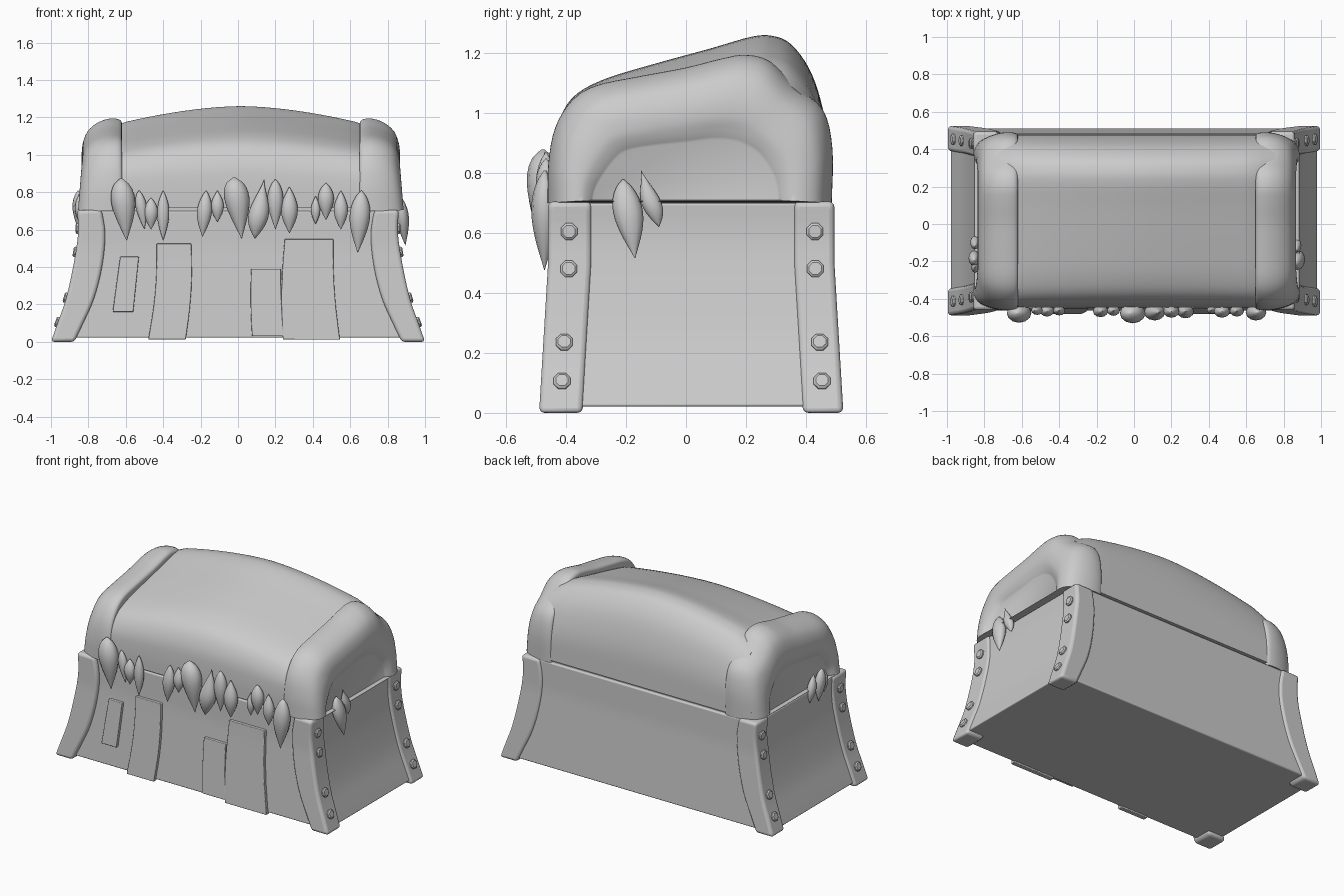
import bpy, bmesh, math
from mathutils import Vector

cube = bpy.data.objects.get("Cube")
if cube:
    bpy.data.objects.remove(cube, do_unlink=True)

grey = bpy.data.materials.new("plain_grey")
grey.use_nodes = True
colour = (0.6, 0.6, 0.6, 1)
grey.diffuse_color = colour
grey.node_tree.nodes["Principled BSDF"].inputs["Base Color"].default_value = colour


def finish(name, bm, angle=40, bevel=0):
    bmesh.ops.recalc_face_normals(bm, faces=bm.faces)
    mesh = bpy.data.meshes.new(name)
    bm.to_mesh(mesh)
    bm.free()
    mesh.materials.append(grey)
    ob = bpy.data.objects.new(name, mesh)
    bpy.context.collection.objects.link(ob)
    if bevel:
        mod = ob.modifiers.new("soft_edges", "BEVEL")
        mod.width, mod.segments, mod.limit_method = bevel, 3, "ANGLE"
        mod.angle_limit = math.radians(40)
    bpy.ops.object.select_all(action="DESELECT")
    ob.select_set(True)
    bpy.context.view_layer.objects.active = ob
    bpy.ops.object.shade_smooth_by_angle(angle=math.radians(angle))
    return ob


def loft(name, rings, **options):
    """Skin a row of closed rings and cap both ends."""
    bm = bmesh.new()
    loops = [[bm.verts.new(p) for p in ring] for ring in rings]
    for a, b in zip(loops, loops[1:]):
        for i in range(len(a)):
            j = (i + 1) % len(a)
            bm.faces.new((a[i], a[j], b[j], b[i]))
    bm.faces.new(loops[0])
    bm.faces.new(loops[-1])
    return finish(name, bm, **options)


def smooth_path(points, steps):
    """Catmull-Rom resampling of a short open path."""
    pts = [Vector(p) for p in points]
    pts = [2 * pts[0] - pts[1]] + pts + [2 * pts[-1] - pts[-2]]
    out = []
    for a, b, c, d in zip(pts, pts[1:], pts[2:], pts[3:]):
        for k in range(steps):
            t = k / steps
            out.append(0.5 * (2 * b + (c - a) * t + (2 * a - 5 * b + 4 * c - d) * t * t
                              + (3 * b - a - 3 * c + d) * t ** 3))
    return out + [pts[-2]]


# Flared side curve shared by body, posts and rivets: (outer x, z)
flare = smooth_path([(1.0, 0), (0.965, 0.1), (0.92, 0.23), (0.88, 0.41),
                     (0.855, 0.58), (0.86, 0.705)], 4)


def flare_x(z):
    for a, b in zip(flare, flare[1:]):
        if z <= b.y:
            return a.x + (b.x - a.x) * (z - a.y) / (b.y - a.y)
    return flare[-1].x


def front_y(z):
    return -0.49 + 0.03 * min(1, z / 0.5)


def back_y(z):
    return 0.525 - 0.03 * min(1, z / 0.5)


# Chest body
rings = []
for k in range(15):
    z = 0.022 + 0.678 * k / 14
    x, y0, y1 = flare_x(z) - 0.012, front_y(z) + 0.027, back_y(z) - 0.012
    rings.append([(-x, y0, z), (x, y0, z), (x, y1, z), (-x, y1, z)])
loft("chest_body", rings, bevel=0.008)

# Dark gap between body and lid
loft("mouth_filler", [[(-0.8, -0.42, z), (0.8, -0.42, z), (0.8, 0.46, z), (-0.8, 0.46, z)]
                      for z in (0.68, 0.75)])

# Corner posts and their rivets
for sx, side in ((1, "left"), (-1, "right")):
    for front in (True, False):
        end = "front" if front else "back"
        rings = []
        for p in flare:
            y0 = front_y(p.y) if front else back_y(p.y)
            y1 = y0 + (0.145 if front else -0.135)
            inner = p.x - 0.125 - 0.03 * math.sin(math.pi * p.y / 0.75)
            rings.append([(sx * inner, y0, p.y), (sx * p.x, y0, p.y),
                          (sx * p.x, y1, p.y), (sx * inner, y1, p.y)])
        loft(f"{end}_{side}_post", rings, bevel=0.018)
        for i, z in enumerate((0.105, 0.235, 0.48, 0.605)):
            slope = (flare_x(z + 0.03) - flare_x(z - 0.03)) / 0.06
            normal = Vector((sx, 0, -slope * 1)).normalized()
            up = Vector((sx * slope, 0, 1)).normalized()
            y = front_y(z) + 0.07 if front else back_y(z) - 0.065
            base = Vector((sx * flare_x(z), y, z))
            rings = []
            for r, h in ((0.03, -0.01), (0.03, 0.008), (0.022, 0.014)):
                rings.append([base + normal * h + up * (r * math.sin(a)) + Vector((0, r * math.cos(a), 0))
                              for a in (math.pi * (n + 0.5) / 4 for n in range(8))])
            loft(f"{end}_{side}_rivet_{i + 1}", rings, angle=20)

# Domed lid, lofted across x
dome = smooth_path([(-0.445, 0.715), (-0.445, 0.83), (-0.432, 0.95), (-0.38, 1.05),
                    (-0.28, 1.11), (-0.12, 1.16), (0.08, 1.215), (0.22, 1.255), (0.29, 1.257),
                    (0.35, 1.23), (0.41, 1.15), (0.45, 1.04), (0.475, 0.9), (0.48, 0.715)], 4)
rings = []
for k in range(-12, 13):
    x = 0.74 * k / 12
    s = 1 - 0.17 * (abs(x) / 0.65) ** 1.7
    s -= max(0, abs(x) - 0.64) * 0.6
    rings.append([(x + 0.015, p.x, 0.715 + (p.y - 0.715) * s) for p in dome])
loft("lid_dome", rings, angle=50)

# Thick lid ends that fade into an arched recess
outer = smooth_path([(-0.46, 0.7), (-0.458, 0.83), (-0.435, 0.95), (-0.38, 1.04), (-0.3, 1.09),
                     (-0.16, 1.12), (0.0, 1.15), (0.12, 1.18), (0.2, 1.192), (0.28, 1.17),
                     (0.36, 1.09), (0.455, 1.01), (0.487, 0.88), (0.485, 0.7)], 4)
arch = smooth_path([(-0.31, 0.71), (-0.3, 0.75), (-0.27, 0.8), (-0.23, 0.85), (-0.19, 0.875),
                    (-0.1, 0.89), (0.0, 0.9), (0.08, 0.91), (0.14, 0.908), (0.19, 0.895),
                    (0.24, 0.865), (0.28, 0.81), (0.3, 0.76), (0.305, 0.71)], 4)
section = smooth_path([(0.635, 0.14), (0.638, 0.05), (0.66, 0), (0.71, 0), (0.77, 0.08),
                       (0.82, 0.24), (0.846, 0.48), (0.85, 0.72), (0.838, 0.88), (0.822, 1)], 3)
for sx, side in ((1, "left"), (-1, "right")):
    rings = []
    for q in section:
        ring = []
        for a, b in zip(outer, arch):
            p = a.lerp(b, q.y)
            spread = 0.02 * max(0, 0.95 - p.y) / 0.25 * min(1, (q.x - 0.63) / 0.2)
            ring.append((sx * (q.x + spread) + 0.015, p.x, p.y))
        rings.append(ring)
    loft(f"lid_{side}_end", rings, angle=50)


# Teeth: tapering spindles with the thickest point at a chosen height
def tooth(name, x, y, top, tip, rx, ry, peak=0.38, lean=(0, 0)):
    power = math.log(0.5) / math.log(peak)
    rings = []
    for k in range(13):
        t = 0.004 + 0.992 * k / 12
        r = max(0.02, math.sin(math.pi * t ** power))
        cx, cy = x + lean[0] * (t - 0.5), y + lean[1] * (t - 0.5)
        rings.append([(cx + rx * r * math.cos(a), cy + ry * r * math.sin(a), top + (tip - top) * t)
                      for a in (math.tau * n / 12 for n in range(12))])
    loft(name, rings, angle=60)


front_teeth = [  # x, top, tip, width, peak, lean
    (-0.61, 0.875, 0.54, 0.13, 0.35, 0.03), (-0.515, 0.81, 0.6, 0.06, 0.4, 0.03),
    (-0.465, 0.77, 0.6, 0.075, 0.45, 0), (-0.4, 0.81, 0.54, 0.065, 0.45, 0),
    (-0.18, 0.81, 0.56, 0.08, 0.45, -0.02), (-0.11, 0.81, 0.64, 0.068, 0.5, 0),
    (0.0, 0.88, 0.55, 0.135, 0.32, 0.04), (0.115, 0.87, 0.55, 0.11, 0.6, -0.05),
    (0.2, 0.87, 0.6, 0.085, 0.4, 0), (0.275, 0.83, 0.58, 0.09, 0.5, 0),
    (0.415, 0.78, 0.63, 0.05, 0.5, 0), (0.47, 0.85, 0.65, 0.085, 0.42, 0),
    (0.55, 0.81, 0.6, 0.075, 0.5, 0), (0.65, 0.81, 0.475, 0.11, 0.4, -0.02)]
for i, (x, top, tip, w, peak, lean) in enumerate(front_teeth):
    tooth(f"front_tooth_{i + 1}", x, -0.45 - 0.2 * w, top, tip, w / 2, w * 0.4, peak, (lean, 0))
tooth("left_big_tooth", 0.88, -0.19, 0.78, 0.515, 0.036, 0.05, 0.4, (0.03, 0.04))
tooth("left_small_tooth", 0.87, -0.12, 0.81, 0.62, 0.025, 0.034, 0.6, (0, 0.06))
tooth("right_big_tooth", -0.855, -0.18, 0.81, 0.6, 0.03, 0.04, 0.4, (0, 0.03))
tooth("right_small_tooth", -0.85, -0.1, 0.8, 0.62, 0.026, 0.033, 0.5, (0, 0.04))
tooth("right_rear_tooth", -0.85, -0.23, 0.79, 0.64, 0.022, 0.03, 0.5)

# Repair planks on the front: (top left, top right, bottom left, bottom right, top, bottom, bow)
planks = [(-0.63, -0.53, -0.67, -0.56, 0.455, 0.16, 0), (-0.435, -0.25, -0.48, -0.28, 0.525, 0.012, 0.015),
          (0.07, 0.23, 0.075, 0.245, 0.39, 0.03, -0.005), (0.25, 0.51, 0.24, 0.545, 0.55, 0.012, -0.012)]
for i, (tl, tr, bl, br, top, bottom, bow) in enumerate(planks):
    rings = []
    for k in range(7):
        t = k / 6
        z = top + (bottom - top) * t
        shift = bow * math.sin(math.pi * t)
        x0, x1 = tl + (bl - tl) * t + shift, tr + (br - tr) * t + shift
        y = front_y(z)
        rings.append([(x0, y + 0.008, z), (x1, y + 0.008, z), (x1, y + 0.04, z), (x0, y + 0.04, z)])
    loft(f"plank_{i + 1}", rings, bevel=0.004)
